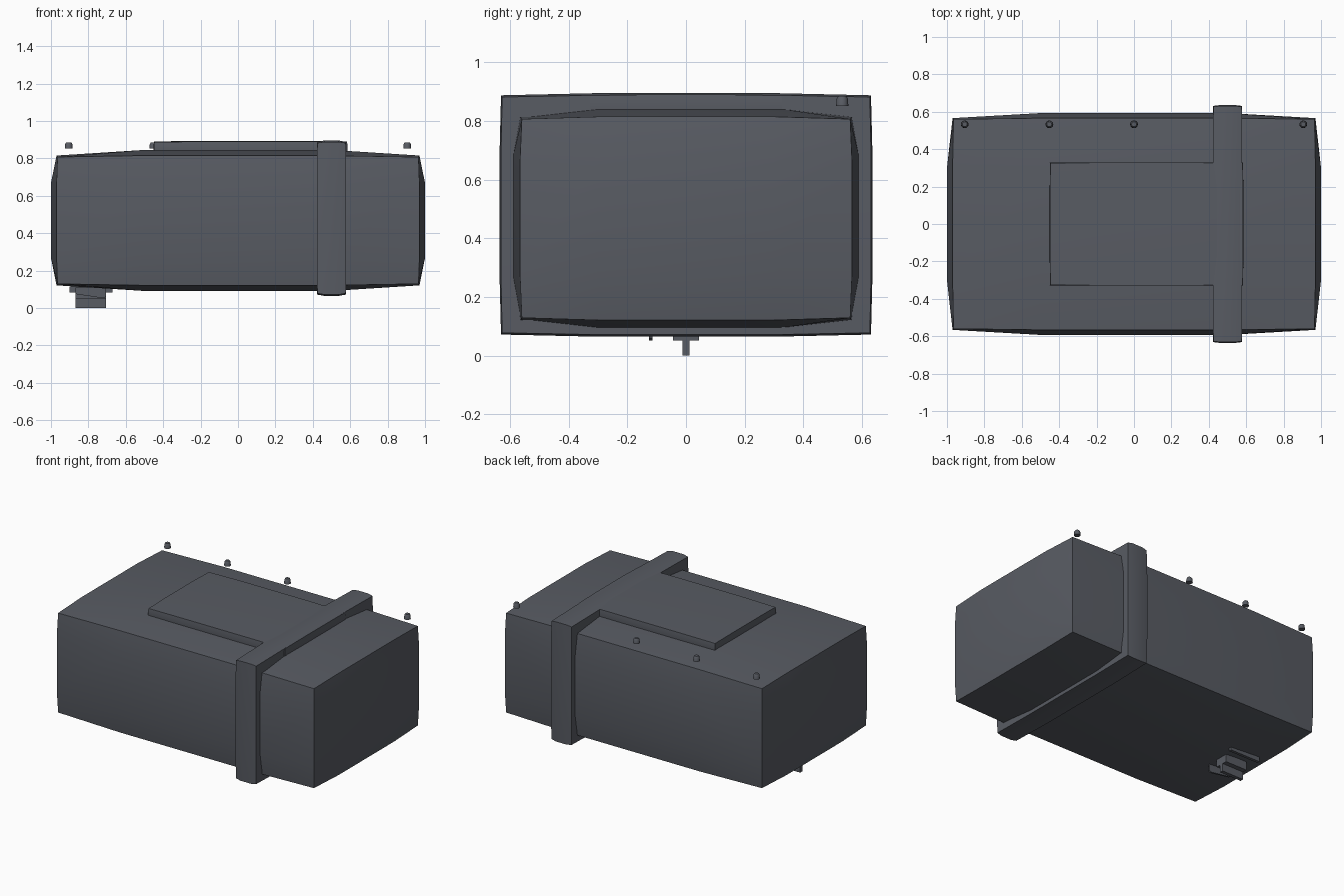
import bpy, bmesh, math
from mathutils import Vector

if "Cube" in bpy.data.objects:
    bpy.data.objects.remove(bpy.data.objects["Cube"])

grey = bpy.data.materials.new("dark slate grey")
grey.diffuse_color = (0.098, 0.106, 0.125, 1)
grey.use_nodes = True
grey.node_tree.nodes["Principled BSDF"].inputs["Base Color"].default_value = grey.diffuse_color


def finish(bm, name, angle=30):
    bmesh.ops.recalc_face_normals(bm, faces=bm.faces)
    me = bpy.data.meshes.new(name)
    bm.to_mesh(me)
    bm.free()
    me.materials.append(grey)
    ob = bpy.data.objects.new(name, me)
    bpy.context.collection.objects.link(ob)
    bpy.ops.object.select_all(action='DESELECT')
    ob.select_set(True)
    bpy.context.view_layer.objects.active = ob
    bpy.ops.object.shade_smooth_by_angle(angle=math.radians(angle))
    return ob


def puffed_box(name, centre, half, inner, bulge, edge):
    """Box of 3x3 panels per side; the middle of every side is pushed out."""
    bm = bmesh.new()
    cache = {}

    def vert(key):
        if key not in cache:
            # count of axes on which the point sits at the box limit
            out = sum(abs(k) == 3 for k in key)
            push = {1: bulge, 2: edge, 3: (0, 0, 0)}[out]
            co = [math.copysign(half[i] + push[i] if abs(k) == 3 else inner[i], k) + centre[i]
                  for i, k in enumerate(key)]
            cache[key] = bm.verts.new(co)
        return cache[key]

    steps = (-3, -1, 1, 3)
    for axis in range(3):
        for side in (-3, 3):
            for i in range(3):
                for j in range(3):
                    quad = []
                    for a, b in ((i, j), (i + 1, j), (i + 1, j + 1), (i, j + 1)):
                        key = [steps[a], steps[b]]
                        key.insert(axis, side)
                        quad.append(vert(tuple(key)))
                    bm.faces.new(quad)
    return finish(bm, name)


def box(name, lo, hi):
    bm = bmesh.new()
    bmesh.ops.create_cube(bm, size=1)
    for v in bm.verts:
        v.co = Vector([lo[i] + (v.co[i] + 0.5) * (hi[i] - lo[i]) for i in range(3)])
    return finish(bm, name)


# Main case and the strap band around it
puffed_box("case_body", (0, 0, 0.468), (0.965, 0.56, 0.339), (0.5, 0.3, 0.2),
           (0.035, 0.033, 0.038), (0.005, 0.006, 0.008))
puffed_box("strap_band", (0.5, 0, 0.48), (0.076, 0.627, 0.402), (0.04, 0.32, 0.21),
           (0.004, 0.009, 0.013), (0.002, 0.004, 0.006))

# Raised lid panel
puffed_box("lid_panel", (0.067, 0, 0.855), (0.514, 0.325, 0.032), (0.26, 0.16, 0.016),
           (0.004, 0.005, 0.007), (0.002, 0.003, 0.003))

# Row of small studs along the back
for n in range(5):
    bm = bmesh.new()
    x = (n - 2) * 0.4525
    rings = []
    for r, z in ((0.021, 0.852), (0.019, 0.877), (0.013, 0.886)):
        rings.append([bm.verts.new((x + r * math.cos(t * math.tau / 12),
                                    0.533 + r * math.sin(t * math.tau / 12), z))
                      for t in range(12)])
    for low, high in zip(rings, rings[1:]):
        for t in range(12):
            u = (t + 1) % 12
            bm.faces.new((low[t], low[u], high[u], high[t]))
    bm.faces.new(rings[0])
    bm.faces.new(rings[-1])
    finish(bm, "stud_%d" % (n + 1))

# Foot underneath: mounting plate, fin and side rail
box("foot_plate", (-0.87, -0.045, 0.052), (-0.705, 0.045, 0.11))
box("foot_fin", (-0.87, -0.012, 0.0), (-0.705, 0.012, 0.06))
box("foot_rail", (-0.9, 0.115, 0.083), (-0.67, 0.135, 0.115))

# Small wedge beside the foot
bm = bmesh.new()
outline = ((-0.87, 0.11), (-0.87, 0.075), (-0.72, 0.052), (-0.705, 0.06), (-0.705, 0.11))
face = bm.faces.new([bm.verts.new((x, -0.126, z)) for x, z in outline])
ext = bmesh.ops.extrude_face_region(bm, geom=[face])
for v in ext["geom"]:
    if isinstance(v, bmesh.types.BMVert):
        v.co.y += 0.012
finish(bm, "foot_wedge")
